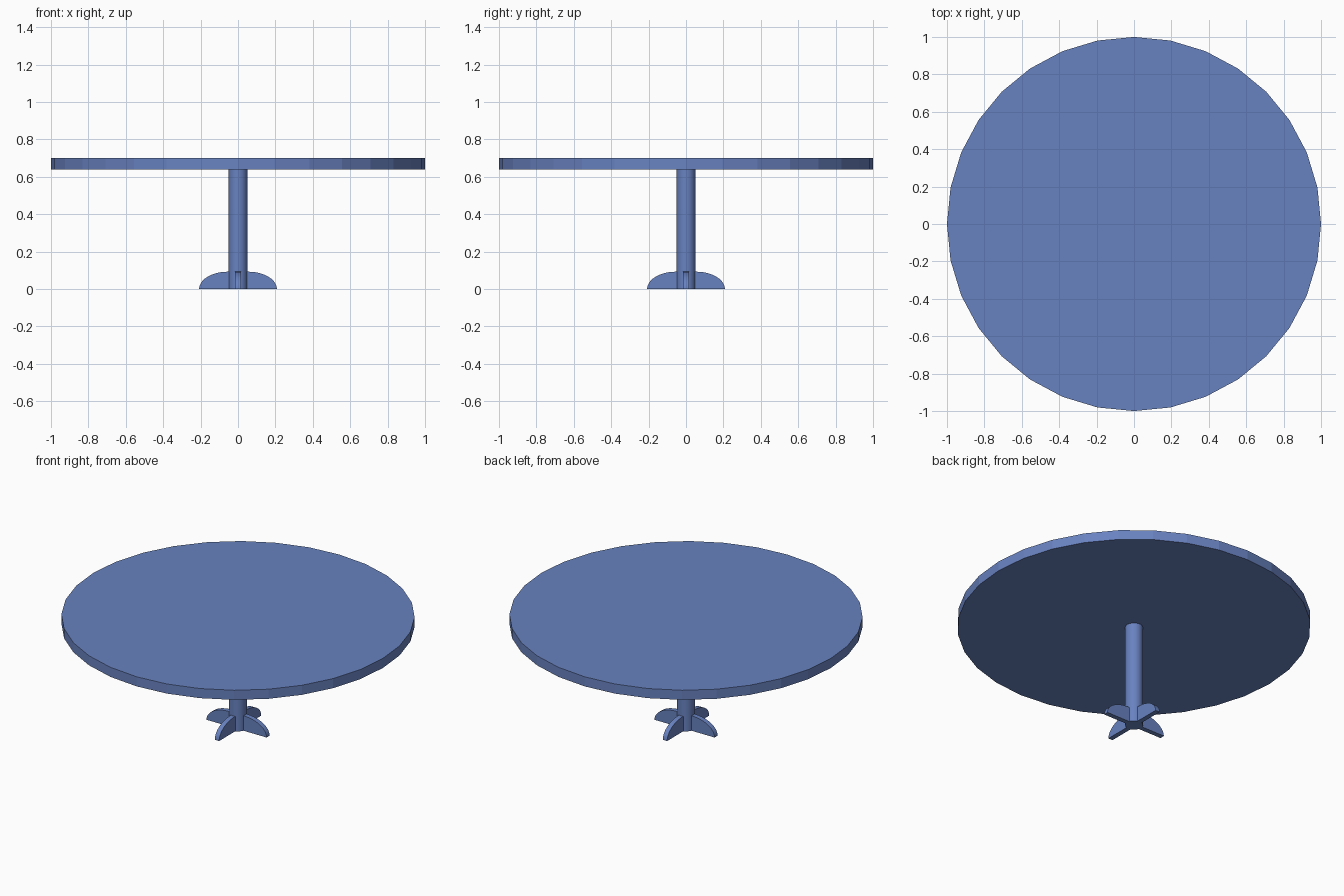
import bpy, bmesh, math

if "Cube" in bpy.data.objects:
    bpy.data.objects.remove(bpy.data.objects["Cube"])

blue = bpy.data.materials.new("slate blue")
blue.diffuse_color = (0.14, 0.225, 0.53, 1)
blue.use_nodes = True
blue.node_tree.nodes["Principled BSDF"].inputs["Base Color"].default_value = blue.diffuse_color


def finish(obj, name, smooth=None):
    obj.name = name
    obj.data.materials.append(blue)
    if smooth is not None:
        bpy.ops.object.select_all(action='DESELECT')
        obj.select_set(True)
        bpy.context.view_layer.objects.active = obj
        bpy.ops.object.shade_smooth_by_angle(angle=math.radians(smooth))


def cylinder(name, radius, z0, z1, smooth=None):
    bpy.ops.mesh.primitive_cylinder_add(vertices=32, radius=radius, depth=z1 - z0,
                                        location=(0, 0, (z0 + z1) / 2))
    finish(bpy.context.object, name, smooth)


# Faceted round top and smooth pedestal
cylinder("table_top", 1.0, 0.64, 0.70)
cylinder("pedestal", 0.05, 0.0, 0.64, 30)


# Foot: quarter-ellipse plate, extruded to its thickness
def foot(name, angle):
    bm = bmesh.new()
    pts = [(0.0, 0.0)]
    for i in range(13):
        a = math.pi / 2 * i / 12
        pts.append((0.055 + 0.153 * math.cos(a), 0.093 * math.sin(a)))
    pts.append((0.0, 0.093))
    face = bm.faces.new([bm.verts.new((x, -0.015, z)) for x, z in pts])
    ext = bmesh.ops.extrude_face_region(bm, geom=[face])
    for v in ext["geom"]:
        if isinstance(v, bmesh.types.BMVert):
            v.co.y = 0.015
    bmesh.ops.recalc_face_normals(bm, faces=bm.faces)
    mesh = bpy.data.meshes.new(name)
    bm.to_mesh(mesh)
    bm.free()
    obj = bpy.data.objects.new(name, mesh)
    bpy.context.collection.objects.link(obj)
    obj.rotation_euler.z = angle
    finish(obj, name, 35)


for i, side in enumerate(("right", "back", "left", "front")):
    foot(side + "_foot", i * math.pi / 2)
